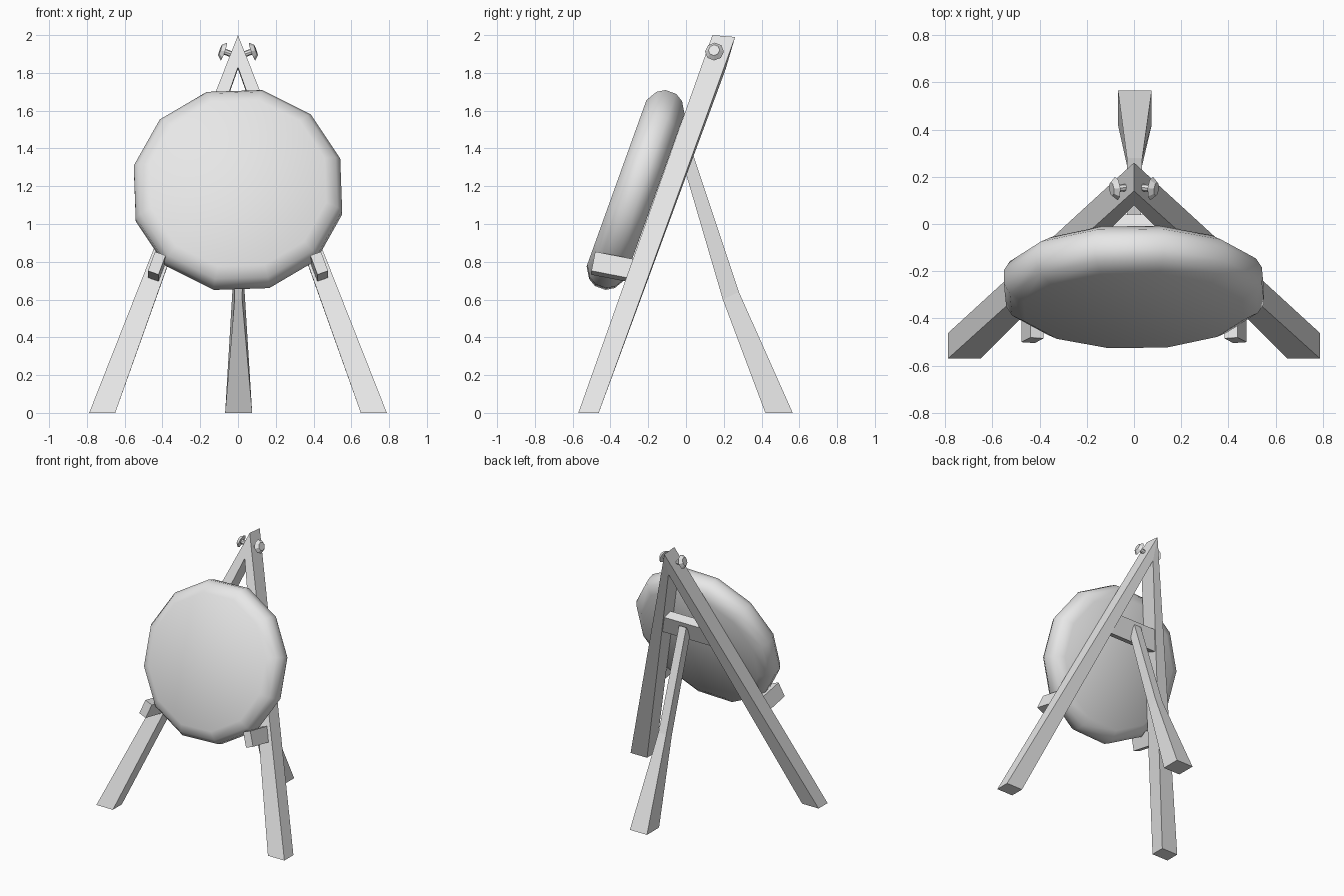
import bpy, bmesh, math
from mathutils import Matrix, Vector

if "Cube" in bpy.data.objects:
    bpy.data.objects.remove(bpy.data.objects["Cube"])

grey = bpy.data.materials.new("light_grey")
grey.use_nodes = True
grey.diffuse_color = (0.8, 0.8, 0.8, 1)
grey.node_tree.nodes["Principled BSDF"].inputs["Base Color"].default_value = (0.8, 0.8, 0.8, 1)

TILT = math.radians(-19.8)  # backward lean of the stand
LEAN = Matrix.Rotation(TILT, 4, 'X')


def finish(name, bm, smooth=False):
    bmesh.ops.recalc_face_normals(bm, faces=bm.faces)
    mesh = bpy.data.meshes.new(name)
    bm.to_mesh(mesh)
    bm.free()
    mesh.materials.append(grey)
    for p in mesh.polygons:
        p.use_smooth = smooth
    obj = bpy.data.objects.new(name, mesh)
    bpy.context.collection.objects.link(obj)
    return obj


def loft(name, rings, matrix=None, smooth=False):
    """Skin a list of equal-length point loops and cap both ends."""
    bm = bmesh.new()
    loops = [[bm.verts.new(p) for p in ring] for ring in rings]
    n = len(loops[0])
    for a, b in zip(loops, loops[1:]):
        for i in range(n):
            j = (i + 1) % n
            bm.faces.new((a[i], a[j], b[j], b[i]))
    bm.faces.new(loops[0])
    bm.faces.new(loops[-1])
    if matrix:
        bm.transform(matrix)
    return finish(name, bm, smooth)


def box(name, size, matrix):
    bm = bmesh.new()
    bmesh.ops.create_cube(bm, size=1, matrix=matrix @ Matrix.Diagonal((*size, 1)))
    return finish(name, bm)


def quad(x0, x1, y0, y1, z):
    return [(x0, y0, z), (x1, y0, z), (x1, y1, z), (x0, y1, z)]


# Padded twelve-sided target disc, leaning back with the legs
profile = [(0.48, -0.107), (0.54, -0.072), (0.566, -0.03),
           (0.566, 0.03), (0.54, 0.072), (0.48, 0.107)]
rings = []
for r, y in profile:
    angles = [math.radians(13 + 30 * k) for k in range(12)]
    rings.append([(r * math.sin(a), y, r * math.cos(a)) for a in angles])
loft("target_disc", rings, Matrix.Translation((0, -0.267, 1.18)) @ LEAN, smooth=True)

for side, s in (("left", 1), ("right", -1)):
    # Front leg, mitred against its twin on the centre line
    foot = quad(s * 0.65, s * 0.788, -0.57, -0.462, 0)
    top = [(0, 0.08, 1.83), (0, 0.14, 2), (0, 0.26, 1.99), (0, 0.21, 1.82)]
    loft(side + "_front_leg", [foot, top])

    # Support peg under the disc
    peg = (Matrix.Translation((s * 0.43, -0.375, 0.77))
           @ Matrix.Rotation(math.radians(-11), 4, 'X')
           @ Matrix.Rotation(math.radians(-20 * s), 4, 'Y'))
    box(side + "_peg", (0.06, 0.24, 0.11), peg)

    # Clamp bolt near the apex: shaft plus flared eight-sided head
    axis = Vector((s * 0.93, -0.1, 0.33)).normalized()
    turn = axis.to_track_quat('Z', 'Y').to_matrix().to_4x4()
    head = Vector((s * 0.08, 0.15, 1.915))
    for part, r1, r2, depth, shift in (("shaft", 0.016, 0.016, 0.08, -0.04),
                                       ("head", 0.05, 0.03, 0.022, 0.005)):
        bm = bmesh.new()
        bmesh.ops.create_cone(bm, cap_ends=True, segments=8, radius1=r1, radius2=r2,
                              depth=depth,
                              matrix=Matrix.Translation(head + axis * shift) @ turn)
        finish(f"{side}_bolt_{part}", bm)

# Crossbar joining the front legs behind the disc
box("crossbar", (0.44, 0.07, 0.15), LEAN @ Matrix.Translation((0, -0.467, 1.245)))

# Rear leg, flaring towards the foot
loft("rear_leg", [
    quad(-0.068, 0.075, 0.42, 0.565, 0),
    [(-0.018, 0.195, 0.6), (0.022, 0.195, 0.6), (0.035, 0.28, 0.64), (-0.03, 0.28, 0.64)],
    [(-0.03, -0.01, 1.3), (0.03, -0.01, 1.3), (0.03, 0.04, 1.36), (-0.03, 0.04, 1.36)],
])
